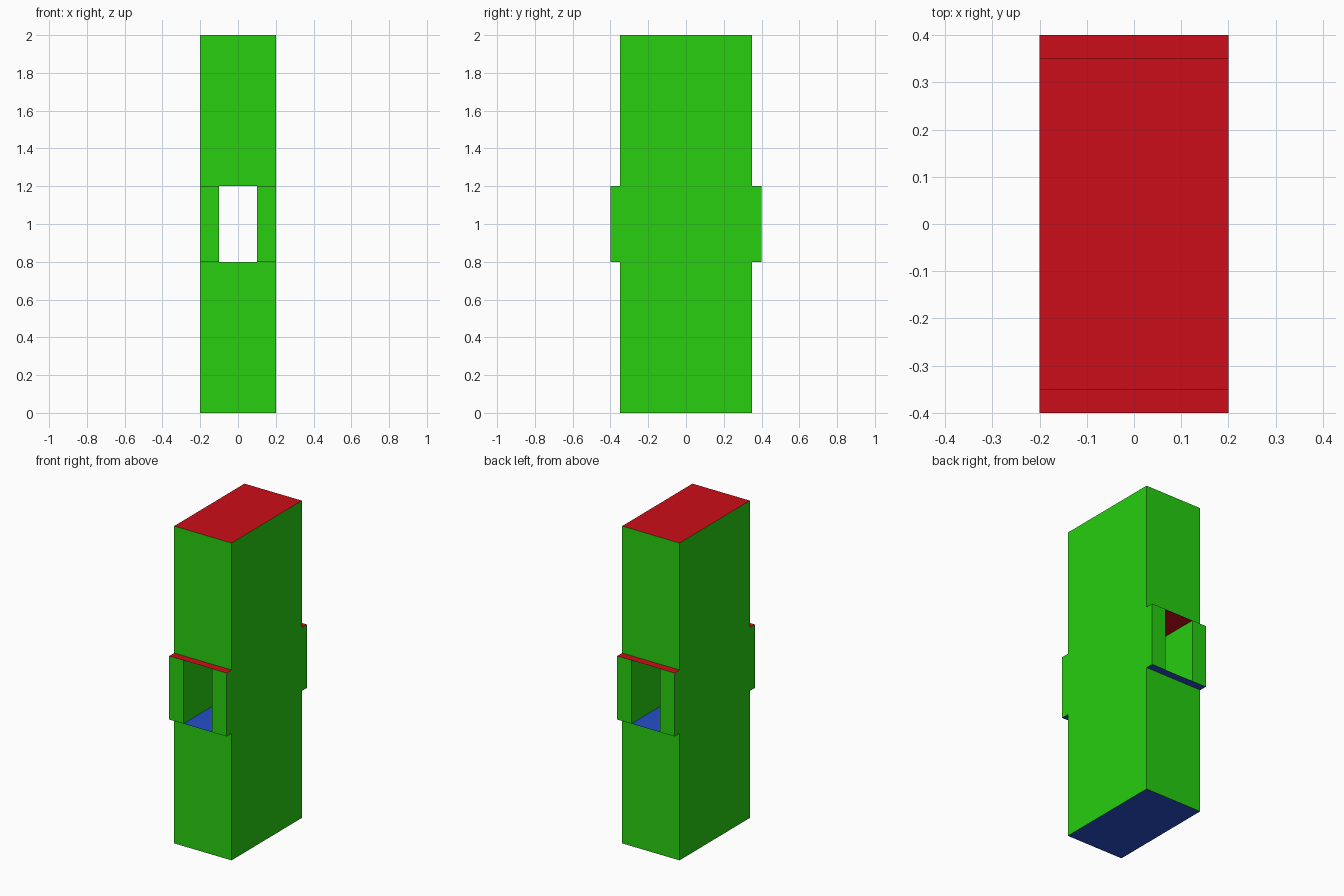
import bpy, bmesh

if "Cube" in bpy.data.objects:
    bpy.data.objects.remove(bpy.data.objects["Cube"])


def material(name, rgb):
    m = bpy.data.materials.new(name)
    m.diffuse_color = (*rgb, 1)
    m.use_nodes = True
    m.node_tree.nodes["Principled BSDF"].inputs["Base Color"].default_value = m.diffuse_color
    return m


RED = material("red", (0.6, 0.004, 0.009))
GREEN = material("green", (0.02, 0.62, 0.005))
BLUE = material("blue", (0.02, 0.08, 0.6))


def block(name, x, y, z, keep="xXyYzZ", top=RED, bottom=BLUE):
    """Box between ranges; keep lists the sides to build (capital = positive side)."""
    bm = bmesh.new()
    v = {(i, j, k): bm.verts.new((x[i], y[j], z[k]))
         for i in (0, 1) for j in (0, 1) for k in (0, 1)}
    for axis, letter in enumerate("xyz"):
        for side in (0, 1):
            if (letter.upper() if side else letter) not in keep:
                continue
            loop = []
            for a, b in ((0, 0), (1, 0), (1, 1), (0, 1)):
                c = [0, 0, 0]
                c[axis], c[(axis + 1) % 3], c[(axis + 2) % 3] = side, a, b
                loop.append(v[tuple(c)])
            f = bm.faces.new(loop if side else loop[::-1])
            f.material_index = (2 if side == 0 else 1) if axis == 2 else 0
    bmesh.ops.delete(bm, geom=[p for p in bm.verts if not p.link_faces], context='VERTS')
    mesh = bpy.data.meshes.new(name)
    for m in (GREEN, top, bottom):
        mesh.materials.append(m)
    bm.to_mesh(mesh)
    bm.free()
    ob = bpy.data.objects.new(name, mesh)
    bpy.context.collection.objects.link(ob)


W, D, LEDGE, HOLE = 0.2, 0.35, 0.4, 0.1
LOW, HIGH, TOP = 0.8, 1.2, 2.0

# solid blocks above and below the window
block("lower_block", (-W, W), (-D, D), (0, LOW), keep="xXyYz")
block("upper_block", (-W, W), (-D, D), (HIGH, TOP), keep="xXyYZ")

# posts on both sides of the window
block("left_post", (-W, -HOLE), (-LEDGE, LEDGE), (LOW, HIGH), keep="xXyY")
block("right_post", (HOLE, W), (-LEDGE, LEDGE), (LOW, HIGH), keep="xXyY")

# floor and ceiling of the window
block("window_floor", (-HOLE, HOLE), (-D, D), (0, LOW), keep="Z", top=BLUE)
block("window_ceiling", (-HOLE, HOLE), (-D, D), (HIGH, TOP), keep="z", bottom=RED)

# thin ledge caps protruding at front and back
for side, y in (("front", (-LEDGE, -D)), ("back", (D, LEDGE))):
    block(side + "_ledge_caps", (-W, W), y, (LOW, HIGH), keep="zZ")
